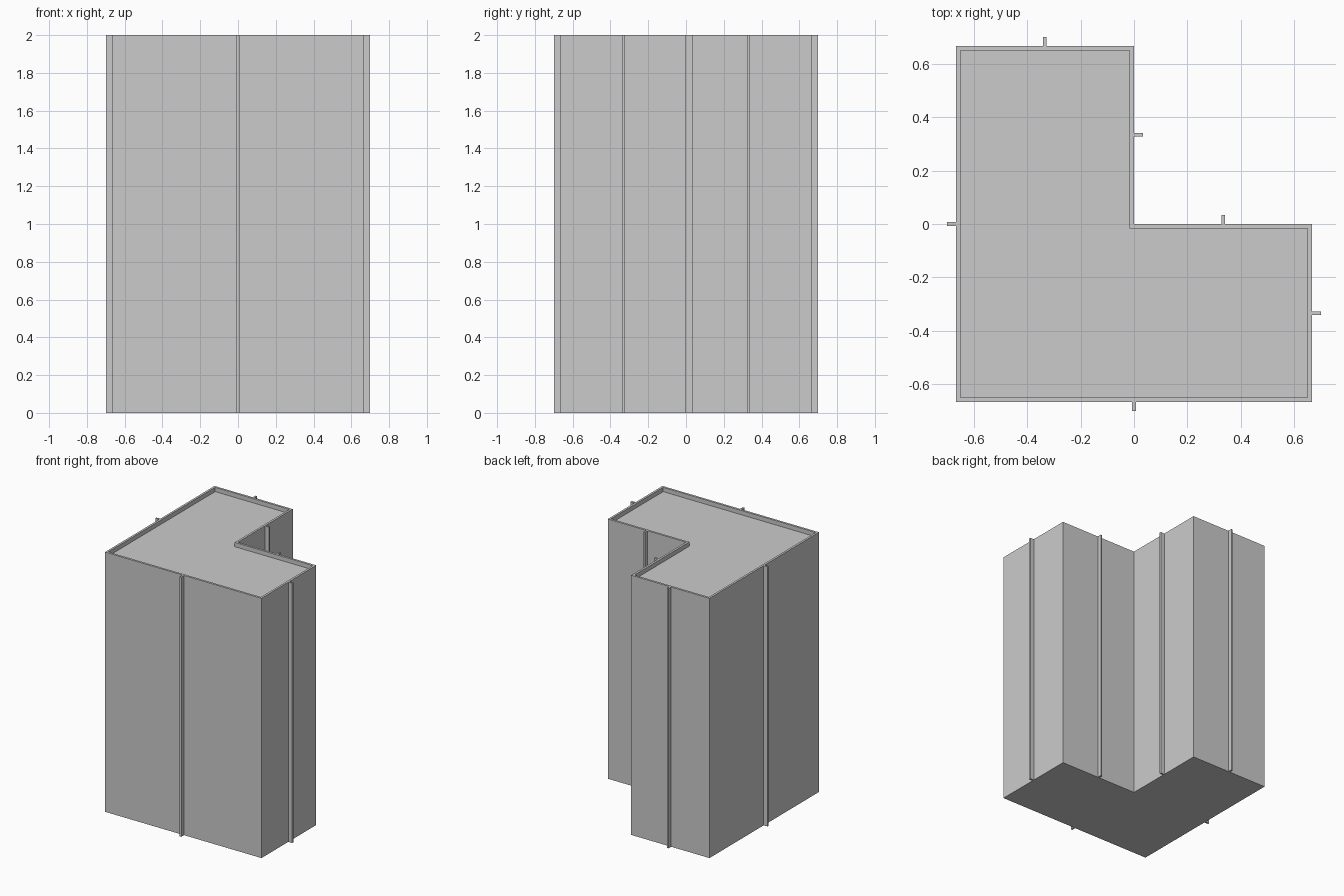
import bpy, bmesh

if "Cube" in bpy.data.objects:
    bpy.data.objects.remove(bpy.data.objects["Cube"])

S = 2 / 3        # half width of the L footprint
H = 2.0          # height
RIM = 0.0167     # parapet thickness
DROP = 0.033     # roof recess depth
FIN_W, FIN_D = 0.0133, 0.0333

OUTLINE = [(-S, -S), (S, -S), (S, 0), (0, 0), (0, S), (-S, S)]


def add_object(name, bm):
    mesh = bpy.data.meshes.new(name)
    bmesh.ops.recalc_face_normals(bm, faces=bm.faces)
    bm.to_mesh(mesh)
    bm.free()
    obj = bpy.data.objects.new(name, mesh)
    bpy.context.collection.objects.link(obj)
    return obj


# L-shaped tower with a recessed roof inside a thin parapet
inner = [(-S + RIM, -S + RIM), (S - RIM, -S + RIM), (S - RIM, -RIM),
         (-RIM, -RIM), (-RIM, S - RIM), (-S + RIM, S - RIM)]
bm = bmesh.new()
rings = [[bm.verts.new((x, y, z)) for x, y in pts]
         for pts, z in ((OUTLINE, 0), (OUTLINE, H), (inner, H), (inner, H - DROP))]
bm.faces.new(rings[0][::-1])
for a, b in zip(rings, rings[1:]):
    for i in range(6):
        j = (i + 1) % 6
        bm.faces.new((a[i], a[j], b[j], b[i]))
bm.faces.new(rings[-1])
add_object("tower_body", bm)

# One full-height fin at the middle of every wall
for i, (x0, y0) in enumerate(OUTLINE):
    x1, y1 = OUTLINE[(i + 1) % 6]
    along_x = abs(x1 - x0) > abs(y1 - y0)
    length = abs(x1 - x0) + abs(y1 - y0)
    nx, ny = (y1 - y0) / length, (x0 - x1) / length   # outward direction
    size = (FIN_W, FIN_D, H) if along_x else (FIN_D, FIN_W, H)
    bm = bmesh.new()
    bmesh.ops.create_cube(bm, size=1)
    bmesh.ops.scale(bm, vec=size, verts=bm.verts)
    bmesh.ops.translate(bm, verts=bm.verts, vec=(
        (x0 + x1) / 2 + nx * FIN_D / 2, (y0 + y1) / 2 + ny * FIN_D / 2, H / 2))
    add_object(f"wall_fin_{i + 1}", bm)
